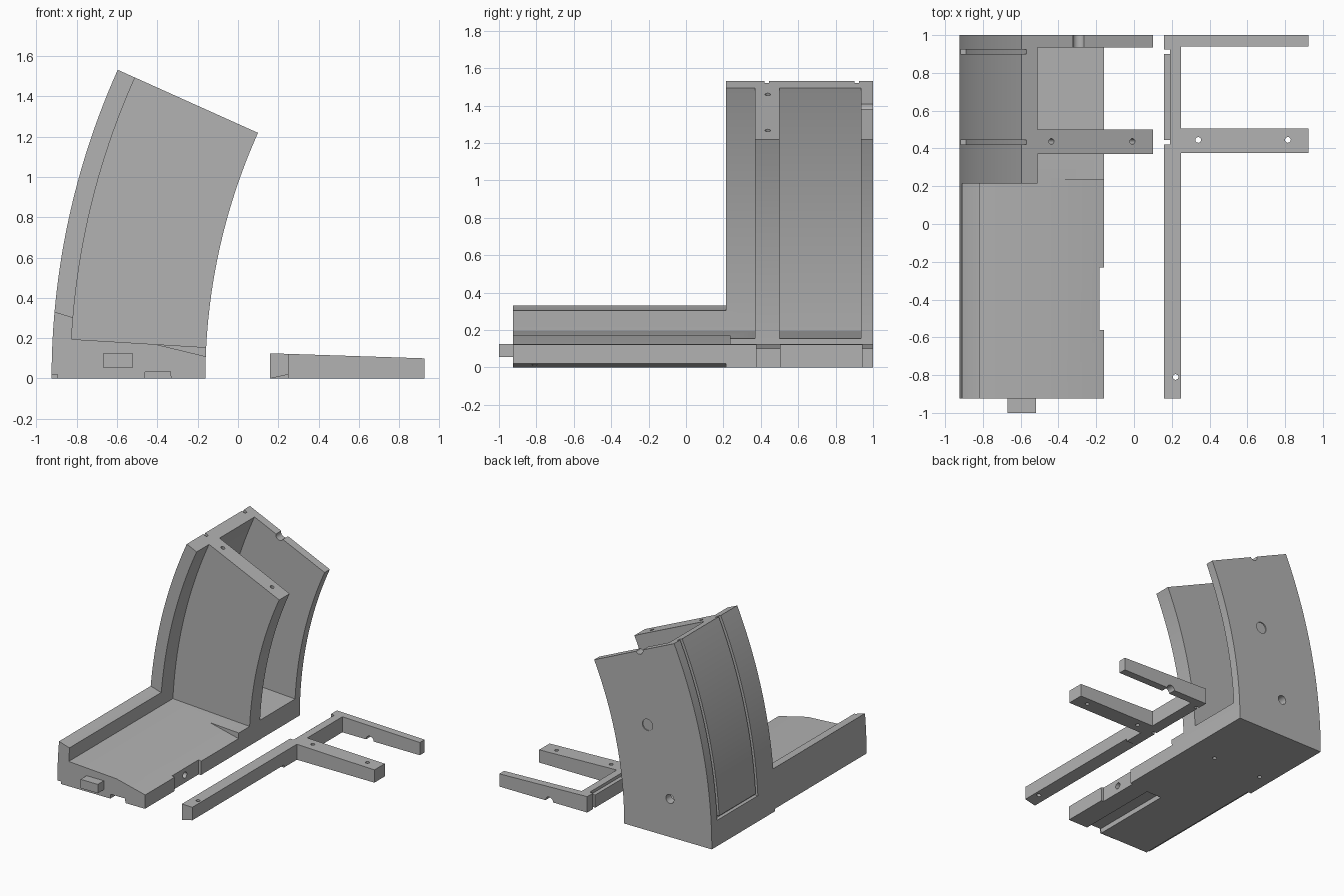
import bpy, bmesh, math
from mathutils import Vector

if "Cube" in bpy.data.objects:
    bpy.data.objects.remove(bpy.data.objects["Cube"], do_unlink=True)

grey = bpy.data.materials.new("light_grey")
grey.use_nodes = True
COLOUR = (0.45, 0.45, 0.45, 1)
grey.diffuse_color = COLOUR
grey.node_tree.nodes["Principled BSDF"].inputs["Base Color"].default_value = COLOUR

CX = 2.81                                   # centre of all the curved walls, at z = 0
OUTER, WALL, INNER = 3.735, 3.641, 2.972    # wall radii
TOP = 0.4225                                # angle of the slanted top


def arc(r, a0, a1, n=32):
    angles = [a0 + (a1 - a0) * i / n for i in range(n + 1)]
    return [(CX - r * math.cos(a), r * math.sin(a)) for a in angles]


def finish(name, bm):
    bmesh.ops.recalc_face_normals(bm, faces=bm.faces)
    mesh = bpy.data.meshes.new(name)
    bm.to_mesh(mesh)
    bm.free()
    mesh.materials.append(grey)
    obj = bpy.data.objects.new(name, mesh)
    bpy.context.collection.objects.link(obj)
    return obj


def prism(name, profile, y0, y1):
    """Extrude an x-z profile along y."""
    bm = bmesh.new()
    face = bm.faces.new([bm.verts.new((x, y0, z)) for x, z in profile])
    new = bmesh.ops.extrude_face_region(bm, geom=[face])["geom"]
    verts = [v for v in new if isinstance(v, bmesh.types.BMVert)]
    bmesh.ops.translate(bm, verts=verts, vec=(0, y1 - y0, 0))
    return finish(name, bm)


def box(name, x0, x1, y0, y1, z0, z1):
    return prism(name, [(x0, z0), (x1, z0), (x1, z1), (x0, z1)], y0, y1)


def rod(centre, axis, r, length):
    bm = bmesh.new()
    bmesh.ops.create_cone(bm, cap_ends=True, segments=24, radius1=r, radius2=r, depth=length)
    turn = Vector((0, 0, 1)).rotation_difference(Vector(axis)).to_matrix()
    bmesh.ops.rotate(bm, verts=bm.verts, matrix=turn)
    bmesh.ops.translate(bm, verts=bm.verts, vec=centre)
    return finish("cutter", bm)


def carve(obj, cutters):
    """Subtract every cutter in turn, then shade."""
    bpy.context.view_layer.objects.active = obj
    for c in cutters:
        c.hide_render = True
        mod = obj.modifiers.new("cut", "BOOLEAN")
        mod.operation, mod.solver, mod.object = "DIFFERENCE", "EXACT", c
        bpy.ops.object.modifier_apply(modifier=mod.name)
        bpy.data.objects.remove(c, do_unlink=True)
    bpy.ops.object.select_all(action="DESELECT")
    obj.select_set(True)
    bpy.ops.object.shade_smooth_by_angle(angle=math.radians(25))


# Curved housing: one solid sector, hollowed out below
housing = prism("curved_housing", arc(OUTER, 0, TOP) + arc(INNER, TOP, 0), -0.925, 1)
cuts = []

# Space above the low front wall
cuts.append(prism("cutter", [(-1.2, 0.42), (-0.826, 0.305), (0.5, 0.305),
                             (0.5, 2), (-1.2, 2)], -1.5, 0.215))

# Pockets in front of and behind the middle rib
pocket = arc(WALL, 0.0536, 0.6) + [(0.5, 2.05), (0.5, 0.115)]
cuts += [prism("cutter", pocket, y0, y1) for y0, y1 in ((-1.5, 0.37), (0.5, 0.935))]

# Sloped floor edge
cuts.append(prism("cutter", [(-0.41, 0.17), (0, 0.071), (0, 0.5), (-0.41, 0.5)], -1.5, 0.235))

# Underside groove, bottom edge rebate and side recess
cuts.append(prism("cutter", [(-0.47, -0.05), (-0.33, -0.05), (-0.335, 0.035),
                             (-0.46, 0.035)], -1.5, -0.25))
cuts.append(box("cutter", -1.2, -0.895, -1.5, 0.215, -0.1, 0.02))
cuts.append(box("cutter", -0.182, 0, -0.56, -0.23, -0.1, 0.5))

# Grooves framing the outer curved panel
for y0, y1, a1 in ((0.42, 0.445, 0.5), (0.9, 0.925, 0.5), (0.43, 0.915, 0.06)):
    cuts.append(prism("cutter", arc(OUTER - 0.03, 0.0535, a1) + arc(OUTER + 0.1, a1, 0.0535), y0, y1))

# Screw holes: rib top, underside, side recess, back plate, top notch
slope_normal = (math.sin(TOP), 0, math.cos(TOP))
for r in (3.56, 3.09):
    cuts.append(rod((CX - r * math.cos(TOP), 0.437, r * math.sin(TOP)), slope_normal, 0.015, 0.3))
for x in (-0.395, -0.82):
    cuts.append(rod((x, 0.437, 0), (0, 0, 1), 0.015, 0.2))
cuts.append(rod((-0.18, -0.4, 0.06), (1, 0, 0), 0.024, 0.2))
cuts.append(rod((-0.56, 1, 0.3), (0, 1, 0), 0.035, 0.3))
cuts.append(rod((-0.365, 1, 0.83), (0, 1, 0), 0.045, 0.016))
cuts.append(rod((-0.292, 1, 1.4), (0, 1, 0), 0.033, 0.3))
carve(housing, cuts)

# Locating tab on the front end
box("front_tab", -0.67, -0.52, -1, -0.92, 0.055, 0.125)

# Cover frame: tapered plate with the openings cut away
frame = prism("cover_frame", [(0.16, 0), (0.925, 0), (0.925, 0.1), (0.16, 0.125)], -0.925, 1)
cuts = [box("cutter", 0.25, 1.2, y0, y1, -0.5, 0.5) for y0, y1 in ((-1.5, 0.375), (0.505, 0.94))]

# Bevelled rail underside
cuts.append(prism("cutter", [(0.16, 0), (0.3, 0.031), (0.3, -0.2), (0.16, -0.2)], -1.5, 0.215))

# Panel grooves continued on the rail
cuts += [box("cutter", 0, 0.19, y0, y1, -0.5, 0.5) for y0, y1 in ((0.42, 0.445), (0.9, 0.925))]
cuts.append(box("cutter", 0, 0.19, 0.43, 0.915, 0.1, 0.5))

# Frame screw holes and the half-round notch in the rear arm
for x, y in ((0.34, 0.445), (0.815, 0.445), (0.22, -0.81)):
    cuts.append(rod((x, y, 0.06), (0, 0, 1), 0.015, 0.4))
cuts.append(rod((0.49, 1, 0), (0, 1, 0), 0.033, 0.3))
carve(frame, cuts)
